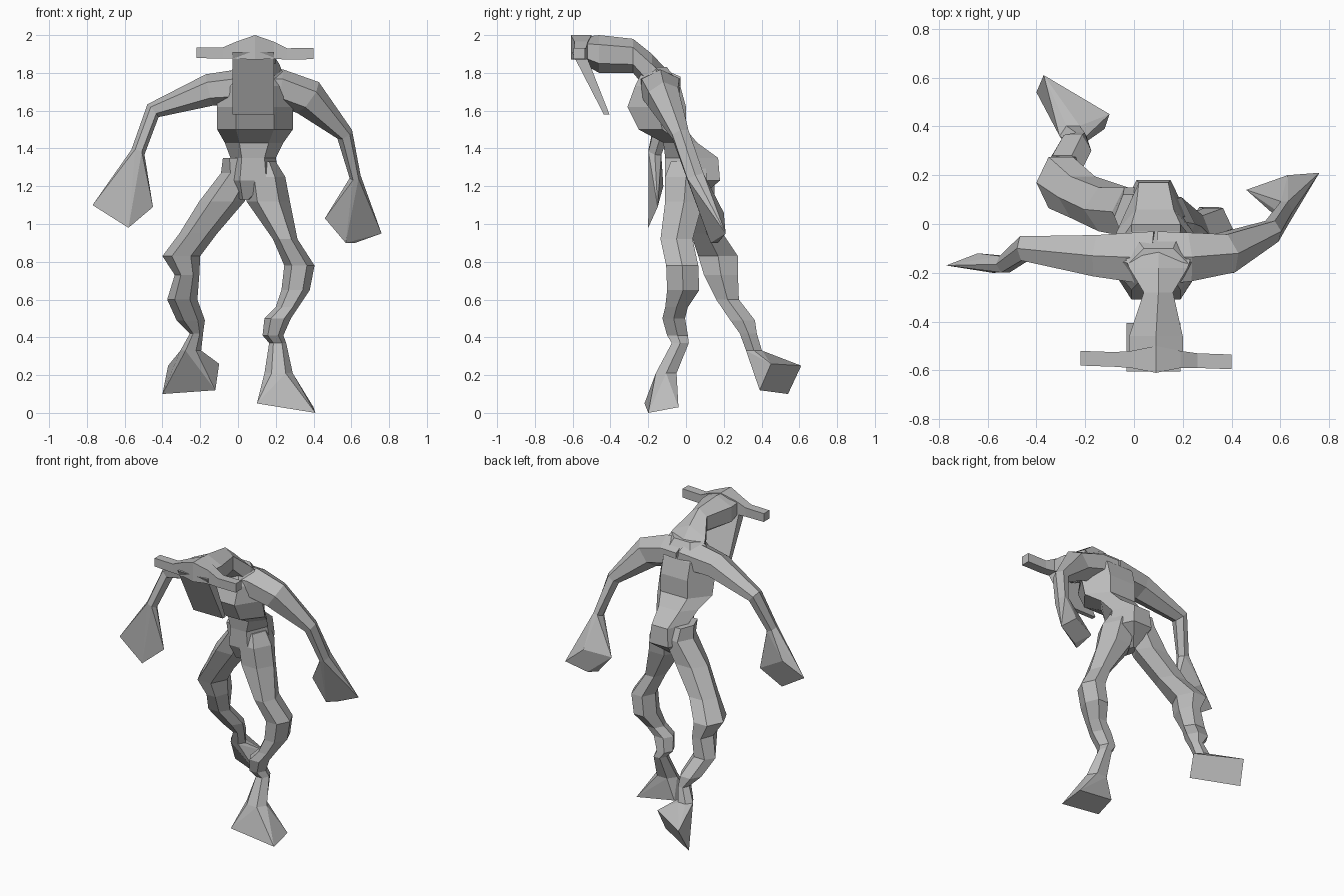
import bpy
import bmesh
from mathutils import Vector

default = bpy.data.objects.get("Cube")
if default:
    bpy.data.objects.remove(default, do_unlink=True)

grey = bpy.data.materials.new("plain grey")
grey.use_nodes = True
grey.diffuse_color = (0.5, 0.5, 0.5, 1)
grey.node_tree.nodes["Principled BSDF"].inputs["Base Color"].default_value = grey.diffuse_color

X, Y, Z = Vector((1, 0, 0)), Vector((0, 1, 0)), Vector((0, 0, 1))

# Cross-sections in half-widths
HEX = [(1, 0), (.5, 1), (-.5, 1), (-1, 0), (-.5, -1), (.5, -1)]
BOX = [(1, 1), (-1, 1), (-1, -1), (1, -1)]


def finish(name, bm):
    """Turn a bmesh into a flat-shaded grey object."""
    bmesh.ops.recalc_face_normals(bm, faces=bm.faces)
    mesh = bpy.data.meshes.new(name)
    bm.to_mesh(mesh)
    bm.free()
    mesh.materials.append(grey)
    obj = bpy.data.objects.new(name, mesh)
    bpy.context.collection.objects.link(obj)


def loft(name, rings, shape=HEX, axes=(X, Y)):
    """Skin rings given as x, y, z and two half-widths; return the last ring.

    Without axes the rings turn to stay square to the path.
    """
    bm = bmesh.new()
    centres = [Vector(ring[:3]) for ring in rings]
    loops = []
    for i, ring in enumerate(rings):
        if axes:
            across, along = axes
        else:
            before = centres[max(i - 1, 0)]
            after = centres[min(i + 1, len(rings) - 1)]
            tangent = (after - before).normalized()
            across = Y.cross(tangent).normalized()
            along = tangent.cross(across)
        wide, deep = ring[3:]
        loops.append([bm.verts.new(centres[i] + across * p * wide + along * q * deep)
                      for p, q in shape])
    for low, high in zip(loops, loops[1:]):
        for j in range(len(shape)):
            k = (j + 1) % len(shape)
            bm.faces.new((low[j], low[k], high[k], high[j]))
    bm.faces.new(loops[0])
    bm.faces.new(loops[-1])
    last = [v.co.copy() for v in loops[-1]]
    finish(name, bm)
    return last


def flare(name, ring, corners):
    """Widen from the end of a limb to a flat wide end."""
    bm = bmesh.new()
    for point in ring + [Vector(c) for c in corners]:
        bm.verts.new(point)
    hull = bmesh.ops.convex_hull(bm, input=bm.verts)
    spare = [v for v in hull["geom_interior"] if isinstance(v, bmesh.types.BMVert)]
    bmesh.ops.delete(bm, geom=spare, context="VERTS")
    bmesh.ops.dissolve_limit(bm, angle_limit=0.1, verts=bm.verts, edges=bm.edges)
    finish(name, bm)


# Torso from crotch to shoulders
loft("torso", [
    (.04, 0, 1.13, .03, .06),
    (.08, .035, 1.23, .14, .145),
    (.08, .03, 1.35, .12, .14),
    (.085, -.03, 1.43, .155, .09),
    (.09, -.125, 1.5, .2, .125),
    (.09, -.155, 1.62, .2, .155),
    (.09, -.15, 1.73, .2, .12),
    (.1, -.16, 1.83, .12, .06),
])

# Neck and ridged head reaching forward
loft("head", [
    (.1, -.06, 1.7, .07, .16),
    (.1, -.18, 1.79, .11, .12),
    (.1, -.28, 1.89, .09, .06),
    (.09, -.46, 1.9, .1, .11),
    (.09, -.55, 1.92, .07, .11),
], axes=(Z, X))

# Hanging face plate
loft("face_plate", [
    (.08, -.57, 1.91, .11, .035),
    (.08, -.42, 1.58, .11, .015),
], shape=BOX)

# Horns in one bar rising to a brow in the middle
loft("horns", [
    (-.22, -.55, 1.907, .03, .028),
    (-.08, -.555, 1.905, .03, .03),
    (-.01, -.555, 1.92, .035, .045),
    (.09, -.555, 1.935, .055, .065),
    (.19, -.555, 1.92, .035, .045),
    (.26, -.56, 1.9, .03, .03),
    (.4, -.565, 1.903, .03, .03),
], shape=BOX, axes=(Y, Z))

# Arms, each ending in a flared hand
left_wrist = loft("left_arm", [
    (.1, -.14, 1.72, .1, .11),
    (.22, -.135, 1.72, .1, .1),
    (.37, -.12, 1.67, .1, .08),
    (.565, -.03, 1.475, .045, .045),
    (.62, .05, 1.25, .03, .045),
], axes=None)
flare("left_hand", left_wrist,
      [(.46, .14, 1.03), (.57, .13, .9), (.62, .17, .9),
       (.76, .21, .95), (.63, .2, 1.06)])

right_wrist = loft("right_arm", [
    (.08, -.14, 1.73, .1, .11),
    (-.15, -.13, 1.71, .085, .085),
    (-.45, -.1, 1.6, .045, .05),
    (-.53, -.165, 1.38, .037, .035),
], axes=None)
flare("right_hand", right_wrist,
      [(-.77, -.17, 1.1), (-.58, -.2, .98), (-.45, -.15, 1.09), (-.64, -.12, 1.2)])

# Legs with knobbly knees and shins, each ending in a flared foot
left_ankle = loft("left_leg", [
    (.13, .01, 1.33, .07, .09),
    (.14, 0, 1.25, .11, .11),
    (.16, -.01, 1.12, .115, .1),
    (.25, -.05, .92, .065, .085),
    (.325, -.02, .78, .08, .085),
    (.305, -.015, .65, .075, .085),
    (.26, -.05, .56, .06, .06),
    (.21, -.065, .5, .07, .06),
    (.185, -.045, .41, .055, .055),
    (.21, -.03, .37, .045, .045),
    (.215, -.105, .21, .075, .055),
])
flare("left_foot", left_ankle,
      [(.1, -.22, .05), (.41, -.2, 0), (.4, -.04, .03), (.13, -.06, .07)])

right_ankle = loft("right_leg", [
    (-.01, .03, 1.35, .07, .09),
    (.01, .05, 1.27, .1, .1),
    (-.085, .06, 1.12, .12, .09),
    (-.21, .11, .95, .1, .085),
    (-.3, .17, .83, .1, .105),
    (-.27, .185, .73, .065, .09),
    (-.295, .22, .6, .08, .06),
    (-.25, .3, .49, .075, .065),
    (-.22, .33, .42, .035, .045),
    (-.25, .36, .33, .055, .042),
])
flare("right_foot", right_ankle,
      [(-.37, .61, .25), (-.1, .45, .26), (-.12, .39, .12), (-.4, .54, .1)])
